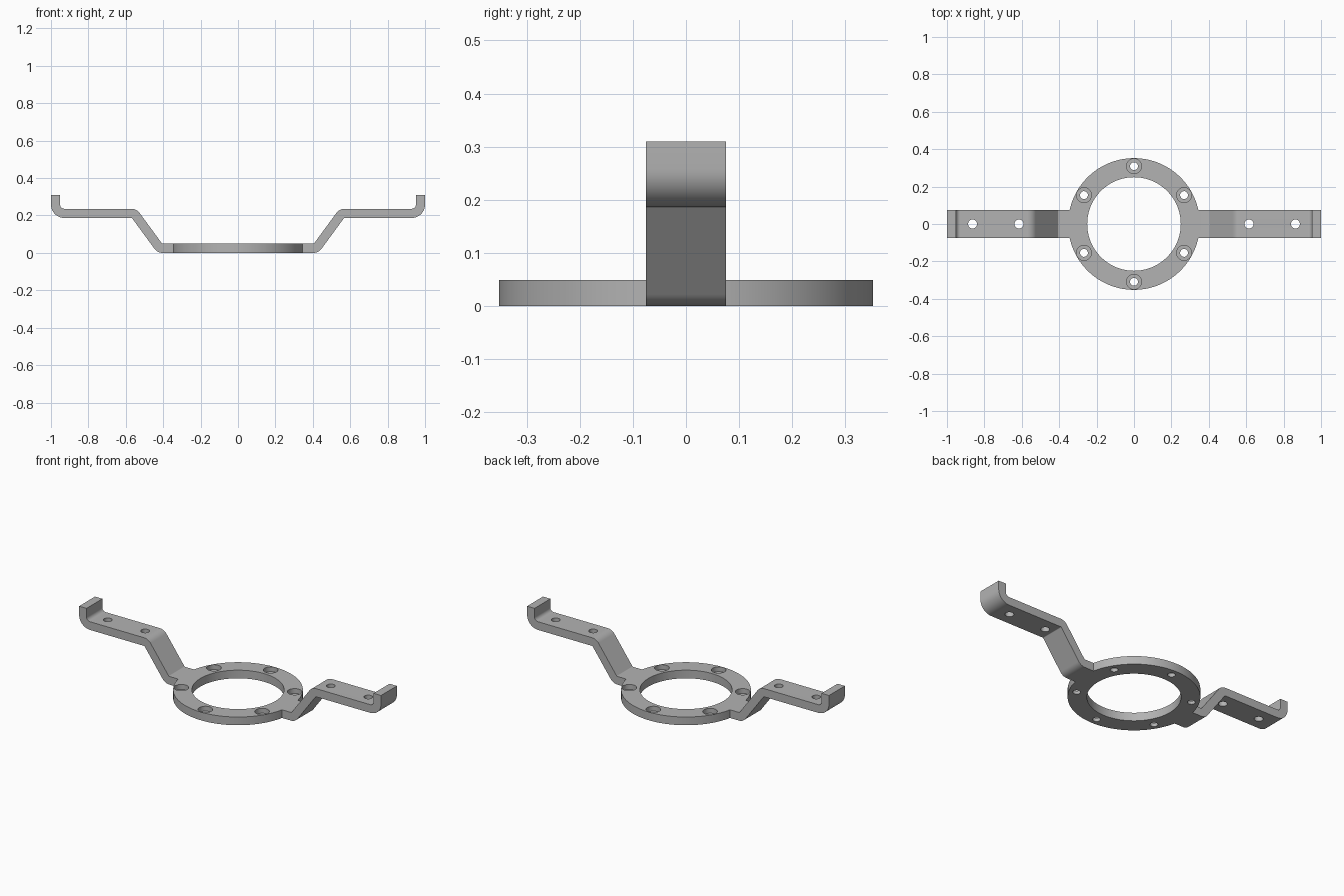
import bpy, bmesh
from math import radians, cos, sin, tan, pi
from mathutils import Vector

if "Cube" in bpy.data.objects:
    bpy.data.objects.remove(bpy.data.objects["Cube"], do_unlink=True)

THICK = 0.049
WIDTH = 0.15
RING_R, BORE_R, BOLT_R = 0.352, 0.25, 0.309

steel = bpy.data.materials.new("grey metal")
steel.use_nodes = True
steel.diffuse_color = (0.45, 0.45, 0.45, 1)
steel.node_tree.nodes["Principled BSDF"].inputs["Base Color"].default_value = steel.diffuse_color


def cylinder(name, r, x, y, z0, z1, sides=40):
    bpy.ops.mesh.primitive_cylinder_add(vertices=sides, radius=r, depth=z1 - z0,
                                        location=(x, y, (z0 + z1) / 2))
    ob = bpy.context.object
    ob.name = name
    ob.data.materials.append(steel)
    return ob


def combine(target, tool, operation):
    mod = target.modifiers.new(operation.title(), 'BOOLEAN')
    mod.operation, mod.solver, mod.object = operation, 'EXACT', tool
    bpy.context.view_layer.objects.active = target
    bpy.ops.object.modifier_apply(modifier=mod.name)
    bpy.data.objects.remove(tool, do_unlink=True)


def bent_strip(corners, inner_radii, steps=10):
    """Outline of a bent strip following a centreline with rounded corners."""
    pts = [Vector(c) for c in corners]
    left, right = [], []

    def add(p, d):
        n = Vector((-d.y, d.x)) * THICK / 2
        left.append(p + n)
        right.append(p - n)

    add(pts[0], (pts[1] - pts[0]).normalized())
    for a, b, c, inner in zip(pts, pts[1:], pts[2:], inner_radii):
        d0, d1 = (b - a).normalized(), (c - b).normalized()
        turn = -d0.angle_signed(d1)
        r = inner + THICK / 2
        side = 1 if turn > 0 else -1
        start = b - d0 * r * tan(abs(turn) / 2)
        centre = start + Vector((-d0.y, d0.x)) * r * side
        for i in range(steps + 1):
            t = turn * i / steps
            d = Vector((d0.x * cos(t) - d0.y * sin(t), d0.x * sin(t) + d0.y * cos(t)))
            add(centre - Vector((-d.y, d.x)) * r * side, d)
    add(pts[-1], (pts[-1] - pts[-2]).normalized())
    return right + left[::-1]


def make_arm(side):
    h = THICK / 2
    flat = 0.187 + h
    outline = bent_strip([(0.3, h), (0.418, h), (0.555, flat), (1 - h, flat), (1 - h, 0.31)],
                         [0.006, 0.006, 0.022])
    bm = bmesh.new()
    face = bm.faces.new([bm.verts.new((side * p.x, -WIDTH / 2, p.y)) for p in outline])
    ext = bmesh.ops.extrude_face_region(bm, geom=[face])
    bmesh.ops.translate(bm, vec=(0, WIDTH, 0),
                        verts=[v for v in ext["geom"] if isinstance(v, bmesh.types.BMVert)])
    bmesh.ops.recalc_face_normals(bm, faces=bm.faces)
    mesh = bpy.data.meshes.new("arm")
    bm.to_mesh(mesh)
    bm.free()
    mesh.materials.append(steel)
    ob = bpy.data.objects.new("arm", mesh)
    bpy.context.collection.objects.link(ob)
    # Two mounting holes through the raised flat
    for x in (0.615, 0.863):
        combine(ob, cylinder("hole_cutter", 0.024, side * x, 0, 0.1, 0.3), 'DIFFERENCE')
    return ob


# Ring with both arms joined on, then the central bore
bracket = cylinder("ring_bracket", RING_R, 0, 0, 0, THICK, 128)
for s in (1, -1):
    combine(bracket, make_arm(s), 'UNION')
combine(bracket, cylinder("bore_cutter", BORE_R, 0, 0, -0.1, 0.2, 128), 'DIFFERENCE')

# Six counterbored bolt holes
for i in range(6):
    a = pi / 6 + i * pi / 3
    x, y = BOLT_R * cos(a), BOLT_R * sin(a)
    combine(bracket, cylinder("bolt_cutter", 0.021, x, y, -0.1, 0.2), 'DIFFERENCE')
    combine(bracket, cylinder("counterbore_cutter", 0.04, x, y, 0.02, 0.2), 'DIFFERENCE')

# Smooth curved walls, crisp edges
bpy.ops.object.select_all(action='DESELECT')
bracket.select_set(True)
bpy.context.view_layer.objects.active = bracket
bpy.ops.object.shade_smooth_by_angle(angle=radians(30))
